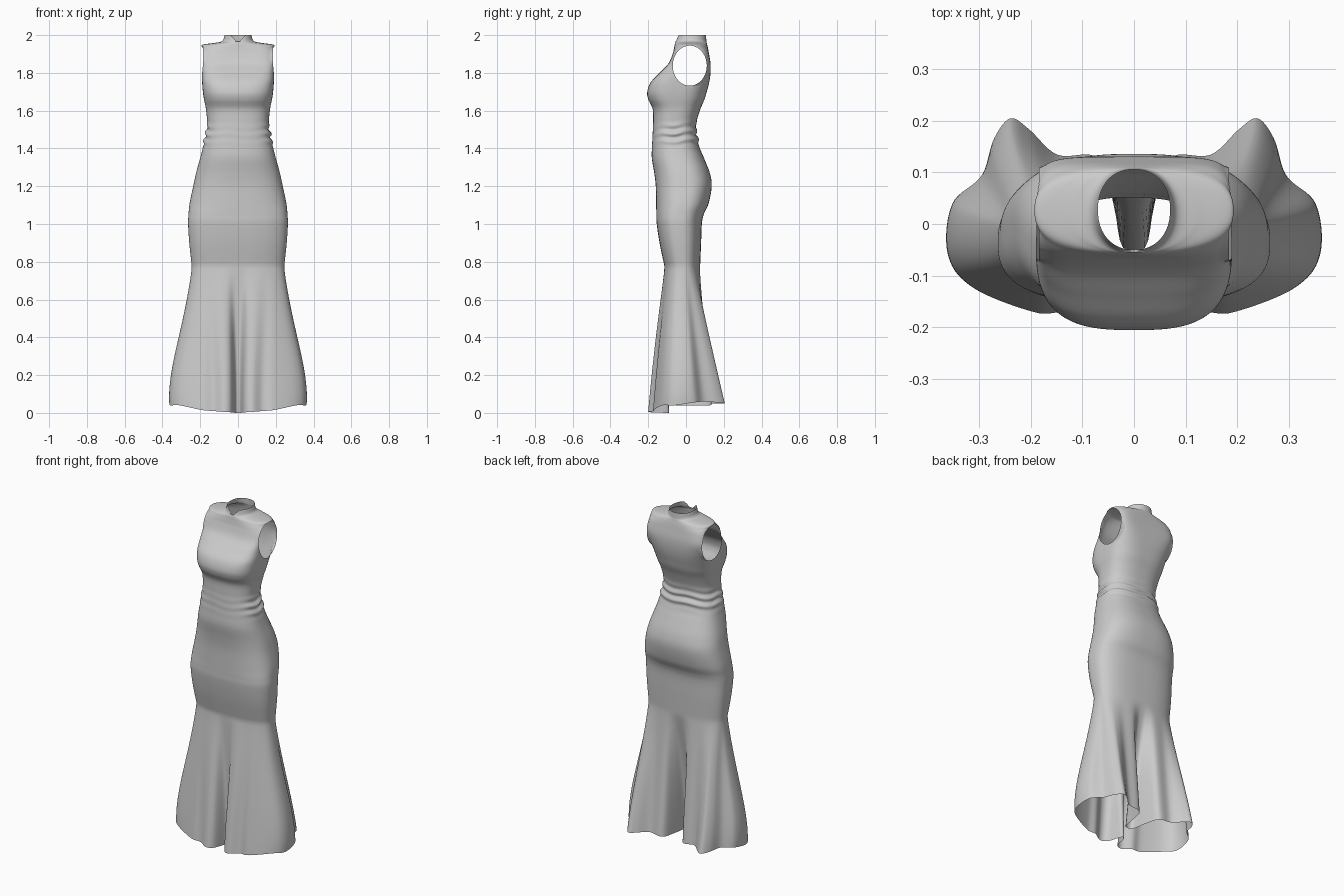
import bpy, bmesh, math

if "Cube" in bpy.data.objects:
    bpy.data.objects.remove(bpy.data.objects["Cube"])

# Body sections: z, half width, front y, back y, squareness
BODY = [
    (0.78, .245, -.115, .075, 2.6), (0.90, .258, -.140, .080, 2.7), (1.00, .264, -.155, .084, 2.7),
    (1.05, .262, -.157, .094, 2.7), (1.11, .256, -.158, .120, 2.6), (1.20, .237, -.160, .136, 2.6),
    (1.27, .222, -.168, .126, 2.5), (1.35, .200, -.181, .095, 2.5), (1.41, .185, -.180, .070, 2.5),
    (1.45, .178, -.178, .064, 2.5), (1.50, .166, -.176, .054, 2.5), (1.55, .164, -.174, .058, 2.5),
    (1.61, .170, -.177, .077, 2.6), (1.66, .180, -.200, .098, 2.8), (1.70, .186, -.205, .110, 3.0),
    (1.75, .190, -.187, .123, 3.4), (1.80, .191, -.140, .130, 4.2), (1.85, .191, -.093, .130, 5.5),
    (1.90, .191, -.071, .122, 4.6), (1.932, .191, -.063, .116, 3.0), (1.949, .188, -.060, .112, 2.2),
    (1.958, .130, -.058, .110, 2.1), (1.968, .085, -.055, .108, 2.1), (2.00, .070, -.050, .106, 2.2),
]
# Hem outline of one half: angle from front centre, x, y, z
HEM = [
    (0, 0, -.09, .0), (5, .012, -.10, .0), (13, .035, -.18, .003), (22, .075, -.20, .005),
    (34, .13, -.172, .01), (46, .19, -.172, .015), (62, .31, -.125, .04), (80, .36, -.06, .04),
    (95, .352, .04, .055), (108, .295, .095, .06), (118, .272, .165, .055), (128, .24, .205, .05),
    (137, .205, .185, .05), (148, .15, .135, .05), (162, .065, .125, .04), (170, .038, .03, .04),
    (176, .024, -.042, .04), (180, 0, -.052, .04),
]
AROUND, SUB, SKIRT = 216, 8, 44


def spline(keys, rows, k):
    """Smooth interpolation of rows at parameter k."""
    i = 0
    while i < len(keys) - 2 and k > keys[i + 1]:
        i += 1
    h = keys[i + 1] - keys[i]
    t = (k - keys[i]) / h

    def slope(j, c):
        a, b = max(j - 1, 0), min(j + 1, len(keys) - 1)
        return (rows[b][c] - rows[a][c]) / (keys[b] - keys[a]) * h
    return [(2*t**3 - 3*t**2 + 1) * rows[i][c] + (t**3 - 2*t**2 + t) * slope(i, c)
            + (3*t**2 - 2*t**3) * rows[i + 1][c] + (t**3 - t**2) * slope(i + 1, c)
            for c in range(len(rows[0]))]


def section_point(sec, a):
    """Superellipse point at angle a from the front."""
    z, hw, yf, yb, n = sec
    s, c = math.sin(a), math.cos(a)
    r = (abs(s)**n + abs(c)**n) ** (-1 / n)
    # gathered folds at the waist, stronger at the sides and back
    w = math.exp(-((z - 1.475) / .045)**2) * (.1 + .9 * max(s**6, -c))
    r *= 1 + .05 * w * math.sin(2 * math.pi * (z + .012 * c + .005 * math.sin(5 * a)) / .046)
    return hw * s * r, (yf + yb) / 2 - (yb - yf) / 2 * c * r, z


angles = [2 * math.pi * j / AROUND for j in range(AROUND)]
hem_keys, hem_rows = [h[0] for h in HEM], [h[1:] for h in HEM]
hem = []
for a in angles:
    d = math.degrees(a)
    x, y, z = spline(hem_keys, hem_rows, min(d, 360 - d))
    hem.append((x if d <= 180 else -x, y, max(z, 0)))

bm = bmesh.new()
rings = []
# Flared skirt, knee section blended into the folded hem
for i in range(SKIRT):
    t = 1 - i / SKIRT
    tx = t + 1.5 * t**3 * (1 - t)
    soft = 1.06 * t / (t + .06)     # eases the folds in at the knee
    ring = []
    for a, (hx, hy, hz) in zip(angles, hem):
        bx, by, bz = section_point(BODY[0], a)
        ty = t * soft + (.3 * t * (1 - t) if hy < by else 0)    # fuller front
        ring.append(bm.verts.new((bx + (hx - bx) * tx * soft, by + (hy - by) * ty,
                                  bz + (hz - bz) * t)))
    rings.append(ring)
# Fitted body, shoulders and collar
last = len(BODY) - 1
for i in range(last * SUB + 1):
    k = i / SUB
    sec = spline(list(range(last + 1)), BODY, k)
    ring = []
    for a in angles:
        x, y, z = section_point(sec, a)
        if k > last - 1 and y < 0:      # V notch at the collar front
            z -= .04 * (k - last + 1) * max(0, 1 - abs(x) / .04)
        ring.append(bm.verts.new((x, y, z)))
    rings.append(ring)
for lo, hi in zip(rings, rings[1:]):
    for j in range(AROUND):
        m = (j + 1) % AROUND
        bm.faces.new((lo[j], lo[m], hi[m], hi[j]))

# Armholes: remove an ellipse on each side, then snap the rim to it
CY, CZ, RY, RZ = .02, 1.838, .09, .106


def arm_radius(p):
    return math.hypot((p.y - CY) / RY, (p.z - CZ) / RZ)


gone = [f for f in bm.faces if abs(f.calc_center_median().x) > .14
        and arm_radius(f.calc_center_median()) < 1]
bmesh.ops.delete(bm, geom=gone, context='FACES')
for v in bm.verts:
    if v.is_boundary and abs(v.co.x) > .1 and 1.65 < v.co.z < 1.97:
        q = arm_radius(v.co)
        v.co.y = CY + (v.co.y - CY) / q
        v.co.z = CZ + (v.co.z - CZ) / q
        v.co.x = math.copysign(max(abs(v.co.x), .184), v.co.x)

bmesh.ops.recalc_face_normals(bm, faces=bm.faces)
mesh = bpy.data.meshes.new("dress")
bm.to_mesh(mesh)
bm.free()
dress = bpy.data.objects.new("dress", mesh)
bpy.context.collection.objects.link(dress)
for p in mesh.polygons:
    p.use_smooth = True
